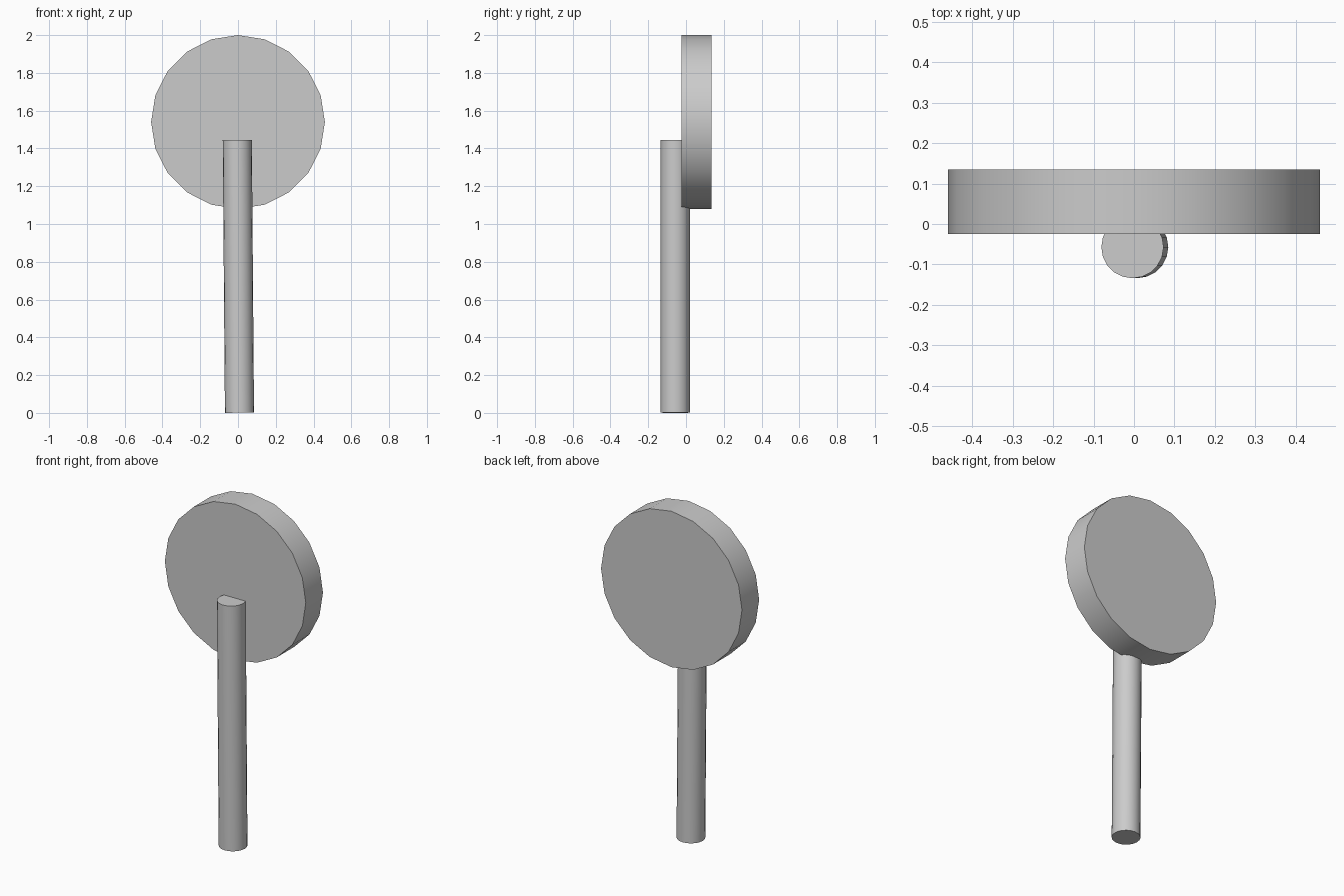
import bpy
import math

cube = bpy.data.objects.get("Cube")
if cube:
    bpy.data.objects.remove(cube, do_unlink=True)

grey = bpy.data.materials.new("plain grey")
grey.use_nodes = True
colour = (0.6, 0.6, 0.6, 1)
grey.diffuse_color = colour
grey.node_tree.nodes["Principled BSDF"].inputs["Base Color"].default_value = colour


def cylinder(name, radius, depth, location, rotation):
    bpy.ops.mesh.primitive_cylinder_add(vertices=20, radius=radius, depth=depth,
                                        location=location, rotation=rotation)
    part = bpy.context.object
    part.name = name
    part.data.materials.append(grey)
    bpy.ops.object.shade_smooth_by_angle(angle=math.radians(30))
    return part


# Round flat head, standing upright and facing the front
cylinder("round_head", 0.46, 0.16, (0, 0.055, 1.54), (math.pi / 2, 0, 0))

# Slightly leaning handle, sunk partly into the front of the head
cylinder("handle", 0.077, 1.444, (0.002, -0.057, 0.723), (0, -0.008, 0))
